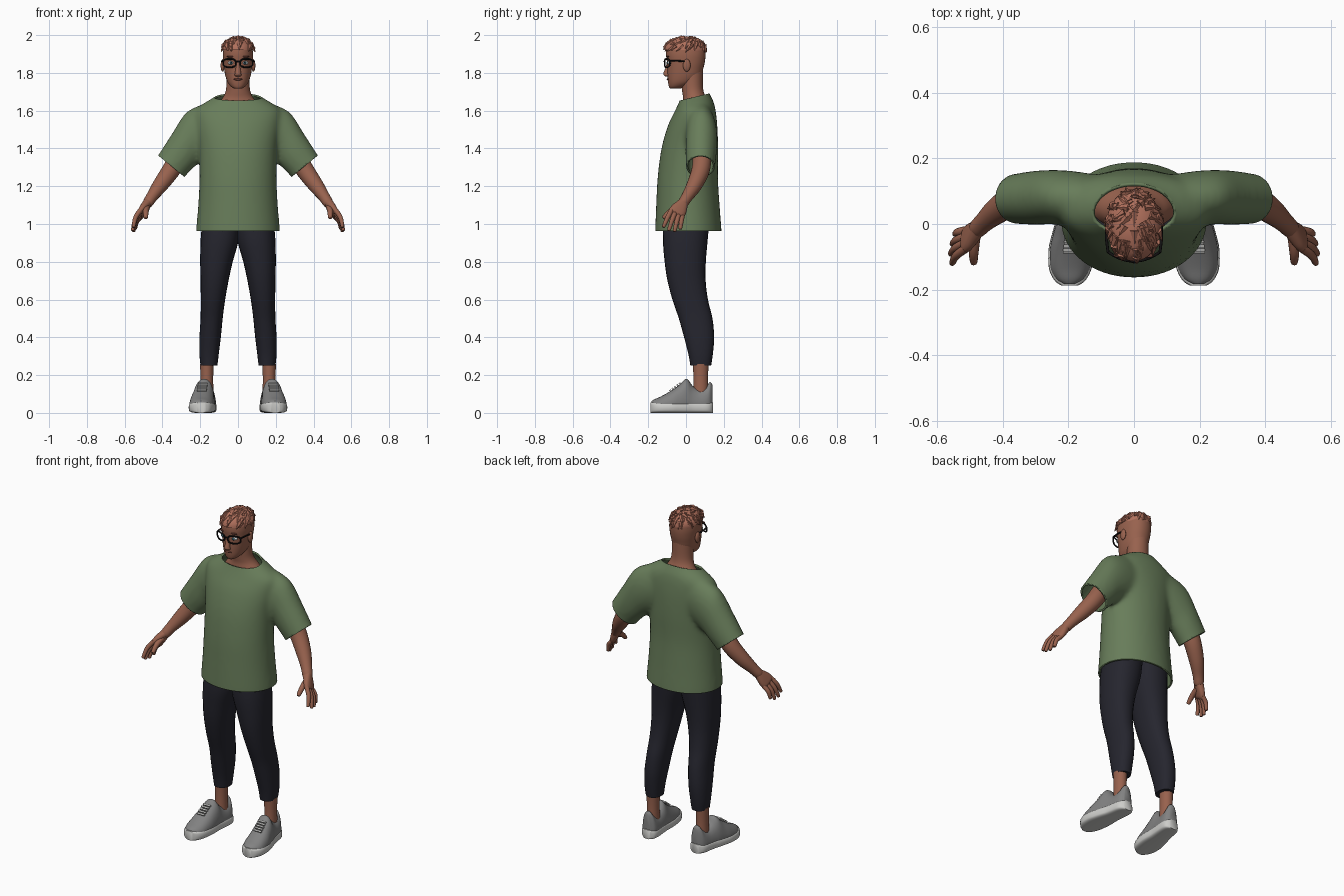
import bpy, bmesh, math, random
from mathutils import Vector as V, Matrix

random.seed(4)
cube = bpy.data.objects.get("Cube")
if cube:
    bpy.data.objects.remove(cube)
made = []


def material(name, *rgb):
    lin = [(c / 255 / 12.92) if c < 11 else ((c / 255 + 0.055) / 1.055) ** 2.4 for c in rgb]
    m = bpy.data.materials.new(name)
    m.use_nodes = True
    m.diffuse_color = (*lin, 1)
    m.node_tree.nodes["Principled BSDF"].inputs["Base Color"].default_value = (*lin, 1)
    return m


skin = material("skin", 152, 98, 78)
hair = material("hair", 176, 112, 92)
green = material("shirt_green", 104, 125, 90)
navy = material("trouser_navy", 37, 37, 46)
grey = material("shoe_grey", 130, 130, 130)
pale = material("sole_pale_grey", 205, 205, 202)
black = material("frame_black", 18, 17, 18)
white = material("eye_white", 205, 210, 210)
blue = material("iris_blue", 70, 125, 145)
brown = material("brow_and_lip_brown", 112, 66, 56)


def finish(name, bm, mat, mirror=False):
    mesh = bpy.data.meshes.new(name)
    bm.to_mesh(mesh)
    bm.free()
    ob = bpy.data.objects.new(name, mesh)
    bpy.context.collection.objects.link(ob)
    mesh.materials.append(mat)
    if mirror:
        ob.modifiers.new("Mirror", "MIRROR").use_mirror_merge = False
    made.append(ob)
    return ob


def loft(bm, rings, p=2.0, n=24, steps=4):
    """Smooth skin through rings of (centre, half axis u, half axis v)."""
    def sp(a):
        return math.copysign(abs(a) ** (2 / p), a)
    angles = [math.tau * i / n for i in range(n)]
    pts = [[c + u * sp(math.cos(a)) + v * sp(math.sin(a)) for a in angles] for c, u, v in rings]
    rows, last = [], len(pts) - 1
    for i in range(last):
        quad = list(zip(pts[max(i - 1, 0)], pts[i], pts[i + 1], pts[min(i + 2, last)]))
        for s in range(steps):
            t = s / steps
            rows.append([b + (c - a) * (t / 2) + (a * 2 - b * 5 + c * 4 - d) * (t * t / 2)
                         + (b * 3 - a - c * 3 + d) * (t ** 3 / 2) for a, b, c, d in quad])
    rows.append(pts[-1])
    vs = [[bm.verts.new(q) for q in row] for row in rows]
    for lo, hi in zip(vs, vs[1:]):
        for i in range(n):
            j = (i + 1) % n
            bm.faces.new((lo[i], lo[j], hi[j], hi[i]))
    bm.faces.new(vs[0])
    bm.faces.new(vs[-1])
    bmesh.ops.recalc_face_normals(bm, faces=bm.faces[:])


def level(z, x0, x1, y0, y1):
    """Horizontal ring from its extents."""
    return V(((x0 + x1) / 2, (y0 + y1) / 2, z)), V(((x1 - x0) / 2, 0, 0)), V((0, (y1 - y0) / 2, 0))


def limb(bm, path, n=12):
    """Round tapering limb along (x, y, z, radius) points with a blunt tip."""
    pts = [V(q[:3]) for q in path]
    radii = [q[3] for q in path]
    tip = (pts[-1] - pts[-2]).normalized()
    pts.append(pts[-1] + tip * radii[-1] * 0.6)
    radii.append(radii[-1] * 0.45)
    rings = []
    for i, q in enumerate(pts):
        d = (pts[min(i + 1, len(pts) - 1)] - pts[max(i - 1, 0)]).normalized()
        u = d.cross(V((0, 1, 0.2))).normalized()
        rings.append((q, u * radii[i], d.cross(u) * radii[i]))
    loft(bm, rings, n=n)


def ball(name, loc, size, mat, mirror=False):
    bm = bmesh.new()
    bmesh.ops.create_uvsphere(bm, u_segments=20, v_segments=12, radius=1,
                              matrix=Matrix.Translation(loc) @ Matrix.Diagonal((*size, 1)))
    return finish(name, bm, mat, mirror)


def wire(name, pts, r, mat, cyclic=False):
    cu = bpy.data.curves.new(name, "CURVE")
    cu.dimensions = "3D"
    cu.bevel_depth = r
    cu.bevel_resolution = 2
    sp = cu.splines.new("POLY")
    sp.points.add(len(pts) - 1)
    for q, co in zip(sp.points, pts):
        q.co = (*co, 1)
    sp.use_cyclic_u = cyclic
    cu.materials.append(mat)
    bpy.context.collection.objects.link(bpy.data.objects.new(name, cu))


def cut(bm, co, no, region):
    """Trim the part of the region that lies beyond a plane."""
    faces = [f for f in bm.faces if region(f.calc_center_median())]
    geom = set(faces) | {e for f in faces for e in f.edges} | {v for f in faces for v in f.verts}
    bmesh.ops.bisect_plane(bm, geom=list(geom), dist=1e-5, plane_co=co, plane_no=no)
    out = [f for f in bm.faces for c in [f.calc_center_median()]
           if region(c) and (c - V(co)).dot(V(no)) > 0]
    bmesh.ops.delete(bm, geom=out, context="FACES")


# Shirt: torso and sleeves fused, then opened at hem, cuffs and neck
bm = bmesh.new()
torso = [(.92, .224, -.163, .19), (.97, .222, -.163, .188), (1.1, .211, -.158, .178),
         (1.25, .204, -.15, .169), (1.4, .208, -.13, .17), (1.52, .222, -.096, .166),
         (1.6, .225, -.058, .157), (1.645, .172, -.037, .147), (1.675, .122, -.026, .133),
         (1.7, .096, -.02, .12), (1.74, .088, -.015, .115)]
loft(bm, [level(z, -w, w, f, b) for z, w, f, b in torso], p=2.05, n=40)
sleeve = [(.12, 1.655, .1, 1.37, .07, .08), (.2, 1.63, .18, 1.34, .077, .085),
          (.278, 1.588, .215, 1.315, .082, .083), (.35, 1.478, .243, 1.29, .08, .083),
          (.425, 1.362, .283, 1.247, .077, .077), (.455, 1.315, .315, 1.2, .075, .075)]
for s in (1, -1):
    loft(bm, [(V((s * (a + c) / 2, y, (b + d) / 2)), V((s * (a - c) / 2, 0, (b - d) / 2)), V((0, h, 0)))
              for a, b, c, d, y, h in sleeve], n=32)
shirt = finish("shirt", bm, green)
remesh = shirt.modifiers.new("Remesh", "REMESH")
remesh.mode = "VOXEL"
remesh.voxel_size = 0.012
soft = shirt.modifiers.new("Smooth", "SMOOTH")
soft.factor, soft.iterations = 0.5, 12
dep = bpy.context.evaluated_depsgraph_get()
fused = bpy.data.meshes.new_from_object(shirt.evaluated_get(dep))
shirt.modifiers.clear()
bm = bmesh.new()
bm.from_mesh(fused)
cut(bm, (0, 0, .963), (0, 0, -1), lambda c: c.z < 1.1)
cut(bm, (0, -.02, 1.657), (0, -.24, 1), lambda c: abs(c.x) < .14 and c.z > 1.6)
for s in (1, -1):
    cut(bm, (s * .352, 0, 1.305), (s * .63, 0, -.77), lambda c: c.x * s > .24)
bm.to_mesh(shirt.data)
bm.free()
bpy.data.meshes.remove(fused)
cloth = shirt.modifiers.new("Cloth", "SOLIDIFY")
cloth.thickness, cloth.offset = 0.01, -1

# Trousers
bm = bmesh.new()
leg = [(1.08, -.01, .18, -.11, .13), (.93, -.006, .197, -.122, .116), (.8, .028, .2, -.113, .105),
       (.7, .05, .198, -.098, .104), (.6, .068, .197, -.072, .116), (.5, .081, .198, -.038, .14),
       (.4, .091, .204, -.01, .149), (.31, .102, .204, .013, .142), (.25, .109, .198, .023, .133)]
loft(bm, [level(*r) for r in leg], p=2.25)
finish("trouser_legs", bm, navy, True)

# Ankles
bm = bmesh.new()
loft(bm, [level(z, .165 - r, .165 + r, .078 - r * 1.15, .078 + r * 1.15)
          for z, r in ((.08, .036), (.15, .034), (.2, .034), (.26, .036))])
finish("ankles", bm, skin, True)

# Shoes: stations run from toe to heel as (y, centre x, half width, upper height)
stations = [(-.188, .196, .024, .062), (-.172, .195, .047, .072), (-.135, .194, .065, .088),
            (-.077, .19, .07, .12), (-.035, .185, .066, .15), (.003, .18, .06, .181),
            (.035, .174, .056, .145), (.07, .169, .054, .126), (.108, .165, .051, .138),
            (.13, .163, .042, .163), (.144, .163, .024, .15)]
bm = bmesh.new()
loft(bm, [(V((x, y, .028)), V((w, 0, 0)), V((0, 0, .028))) for y, x, w, h in stations], p=4)
finish("shoe_soles", bm, pale, True)
bm = bmesh.new()
loft(bm, [(V((x, y * .97, .035)), V((w * .95, 0, 0)), V((0, 0, h - .035)))
          for y, x, w, h in stations], p=2.3)
for v in bm.verts:
    v.co.z = max(v.co.z, .03)
finish("shoe_uppers", bm, grey, True)
bm = bmesh.new()
for i in range(5):
    place = Matrix.Translation((.191 - i * .0013, -.083 + i * .0125, .119 + i * .0092))
    bmesh.ops.create_cube(bm, size=1, matrix=place @ Matrix.Rotation(math.radians(36), 4, "X")
                          @ Matrix.Diagonal((.05, .009, .009, 1)))
finish("shoe_laces", bm, pale, True)

# Arms
bm = bmesh.new()
limb(bm, [(.27, .085, 1.43, .05), (.315, .085, 1.35, .05), (.358, .076, 1.28, .048),
          (.412, .044, 1.205, .041), (.454, .008, 1.147, .031), (.478, -.016, 1.11, .027)], 20)
finish("arms", bm, skin, True)

# Hands
along = V((.04, -.04, -.065)).normalized()
wide = V((.05, -.8, .5)).normalized()
thick = along.cross(wide)
wrist = V((.475, -.012, 1.118))
bm = bmesh.new()
loft(bm, [(wrist + along * t, wide * w, thick * h) for t, w, h in
          ((0, .025, .024), (.025, .034, .023), (.055, .043, .021), (.08, .044, .018), (.094, .038, .01))], p=2.4)
tips = [(.553, -.118, .988), (.557, -.09, .97), (.552, -.06, .965), (.544, -.03, .977)]
for i, tip in enumerate(tips):
    base = wrist + along * .075 + wide * (.032 - .0215 * i)
    mid = base.lerp(V(tip), .5) + V((.009, 0, .004))
    limb(bm, [(*base, .0135), (*mid, .0125), (*tip, .0095)])
limb(bm, [(.484, -.035, 1.09, .018), (.488, -.085, 1.065, .015), (.488, -.116, 1.035, .011)])
finish("hands", bm, skin, True)

# Neck, flaring to fill the collar, and head
bm = bmesh.new()
loft(bm, [level(z, -w, w, f, b) for z, w, f, b in
          ((1.6, .13, -.02, .125), (1.64, .105, -.018, .118), (1.67, .08, -.016, .106),
           (1.7, .066, -.02, .094), (1.74, .061, -.025, .089), (1.82, .06, -.03, .09))], n=32)
finish("neck", bm, skin)
bm = bmesh.new()
skull = [(1.717, .02, -.084, -.03), (1.727, .037, -.09, -.005), (1.75, .055, -.095, .045),
         (1.785, .067, -.098, .08), (1.825, .074, -.099, .092), (1.86, .078, -.101, .1),
         (1.9, .08, -.106, .104), (1.94, .073, -.1, .1), (1.965, .055, -.078, .078), (1.978, .02, -.03, .03)]
loft(bm, [level(z, -w, w, f, b) for z, w, f, b in skull], p=2.2, n=32)
finish("head", bm, skin)
bm = bmesh.new()
loft(bm, [level(z, -w, w, f, -.085) for z, w, f in
          ((1.87, .008, -.1), (1.835, .011, -.106), (1.8, .016, -.119), (1.788, .018, -.118), (1.78, .011, -.106))], n=16)
finish("nose", bm, skin)
ball("ears", (.081, .004, 1.84), (.011, .02, .033), skin, True)
ball("lips", (0, -.095, 1.766), (.023, .007, .006), brown)
ball("eyebrows", (.038, -.096, 1.886), (.024, .007, .004), brown, True)
ball("eyeballs", (.036, -.085, 1.853), (.018, .013, .01), white, True)
ball("irises", (.036, -.096, 1.853), (.008, .004, .008), blue, True)
ball("pupils", (.036, -.099, 1.853), (.0035, .003, .0035), black, True)

# Glasses
for s, side in ((1, "left"), (-1, "right")):
    rim = []
    for i in range(28):
        a = math.tau * i / 28
        c, d = math.cos(a), math.sin(a)
        x = .045 + .034 * math.copysign(abs(c) ** .75, c)
        rim.append((s * x, -.113 + 4.5 * x * x, 1.852 + .022 * math.copysign(abs(d) ** .75, d)))
    wire("glasses_rim_" + side, rim, .0045, black, True)
    wire("glasses_arm_" + side, [(s * .079, -.086, 1.864), (s * .084, -.045, 1.864), (s * .083, .0, 1.86)], .0045, black)
wire("glasses_bridge", [(-.013, -.112, 1.858), (0, -.115, 1.861), (.013, -.112, 1.858)], .004, black)

# Hair: a cap with broad swept tufts
middle, size = V((0, -.004, 1.922)), V((.084, .11, .067))
bm = bmesh.new()
bmesh.ops.create_uvsphere(bm, u_segments=32, v_segments=20, radius=1,
                          matrix=Matrix.Translation(middle) @ Matrix.Diagonal((*size, 1)))
low = [v for v in bm.verts if v.co.z < 1.918 - .35 * max(v.co.y, 0)]
bmesh.ops.delete(bm, geom=low, context="VERTS")
crown = V((0, .05, 1.99))
for i in range(90):
    a, h = random.uniform(0, math.tau), random.uniform(.1, .98)
    r = math.sqrt(1 - h * h)
    out = V((r * math.cos(a), r * math.sin(a), h))
    root = middle + out * size
    normal = V((out.x / size.x, out.y / size.y, out.z / size.z)).normalized()
    flow = root - crown
    flow = (flow - normal * flow.dot(normal)).normalized()
    lean = (flow + normal * random.uniform(.05, .35)).normalized()
    bmesh.ops.create_cone(bm, cap_ends=True, segments=6, radius1=.015, radius2=.0005,
                          depth=random.uniform(.035, .05),
                          matrix=Matrix.Translation(root + lean * .005 - normal * .003)
                          @ lean.to_track_quat("Z", "Y").to_matrix().to_4x4())
for v in bm.verts:
    v.co.z = min(v.co.z, 2)
finish("hair", bm, hair)

# Smooth shading with sharp creases kept
bpy.ops.object.select_all(action="DESELECT")
for ob in made:
    ob.select_set(True)
bpy.context.view_layer.objects.active = shirt
bpy.ops.object.shade_smooth_by_angle(angle=math.radians(50))
